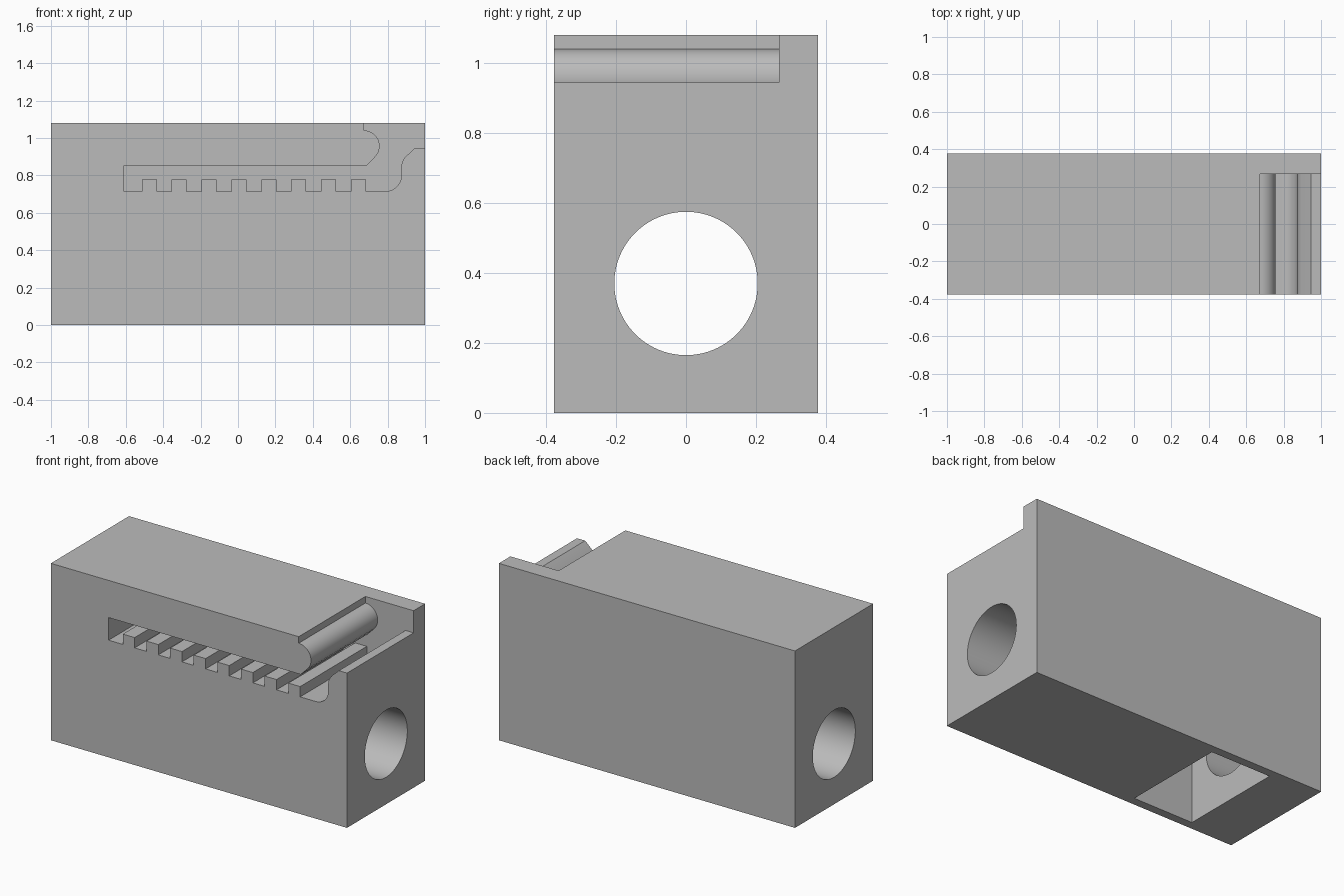
import bpy
import bmesh
from math import sin, cos, radians
from mathutils import Matrix

old = bpy.data.objects.get("Cube")
if old:
    bpy.data.objects.remove(old, do_unlink=True)

grey = bpy.data.materials.new("light grey")
grey.use_nodes = True
colour = (0.5, 0.5, 0.5, 1)
grey.diffuse_color = colour
grey.node_tree.nodes["Principled BSDF"].inputs["Base Color"].default_value = colour

LENGTH, DEPTH, HEIGHT = 2.0, 0.754, 1.08


def finish(name, bm):
    bmesh.ops.recalc_face_normals(bm, faces=bm.faces)
    mesh = bpy.data.meshes.new(name)
    bm.to_mesh(mesh)
    bm.free()
    mesh.materials.append(grey)
    obj = bpy.data.objects.new(name, mesh)
    bpy.context.collection.objects.link(obj)
    return obj


def box(name, lo, hi):
    bm = bmesh.new()
    bmesh.ops.create_cube(bm, size=1)
    for v in bm.verts:
        v.co = [h if c > 0 else l for c, l, h in zip(v.co, lo, hi)]
    return finish(name, bm)


def cylinder_x(name, z, radius, length):
    bm = bmesh.new()
    bmesh.ops.create_cone(
        bm, cap_ends=True, segments=96, radius1=radius, radius2=radius, depth=length,
        matrix=Matrix.Translation((0, 0, z)) @ Matrix.Rotation(radians(90), 4, "Y"))
    return finish(name, bm)


def prism_y(name, points, y0, y1):
    bm = bmesh.new()
    face = bm.faces.new([bm.verts.new((x, y0, z)) for x, z in points])
    new = bmesh.ops.extrude_face_region(bm, geom=[face])["geom"]
    moved = [v for v in new if isinstance(v, bmesh.types.BMVert)]
    bmesh.ops.translate(bm, verts=moved, vec=(0, y1 - y0, 0))
    return finish(name, bm)


def arc(cx, cz, r, start, end, steps):
    angles = [radians(start + (end - start) * i / steps) for i in range(steps + 1)]
    return [(cx + r * cos(a), cz + r * sin(a)) for a in angles]


# Solid block
body = box("slotted_block", (-LENGTH / 2, -DEPTH / 2, 0), (LENGTH / 2, DEPTH / 2, HEIGHT))

# Slot outline: rounded lip, straight ceiling, then the toothed floor
slot = [(0.674, 1.3), (0.674, 1.04)]
slot += arc(0.674, 0.957, 0.083, 90, -45, 18)
slot += [(0.688, 0.853), (-0.61, 0.853), (-0.61, 0.715)]
for i in range(8):
    x = -0.514 + i * 0.1597
    slot += [(x, 0.715), (x, 0.778), (x + 0.08, 0.778), (x + 0.08, 0.715)]
# Curved entry ramp
slot += arc(0.79, 0.798, 0.083, -90, 0, 12)
slot += arc(0.963, 0.84, 0.09, 180, 140, 5)
slot += [(0.945, 0.945), (1.2, 0.945), (1.2, 1.3)]

cutters = [
    prism_y("slot_cutter", slot, -0.6, 0.266),
    cylinder_x("bore_cutter", 0.37, 0.205, 2.4),
    box("pocket_cutter", (-0.68, -0.325, -0.2), (-0.275, 0.325, 0.65)),
]

# Cut the slot, the long bore and the underside pocket
bpy.context.view_layer.objects.active = body
for cutter in cutters:
    cutter.hide_render = True
    mod = body.modifiers.new(cutter.name, "BOOLEAN")
    mod.operation = "DIFFERENCE"
    mod.solver = "EXACT"
    mod.object = cutter
    bpy.ops.object.modifier_apply(modifier=mod.name)
    bpy.data.objects.remove(cutter, do_unlink=True)

bpy.ops.object.select_all(action="DESELECT")
body.select_set(True)
bpy.ops.object.shade_smooth_by_angle(angle=radians(25))
